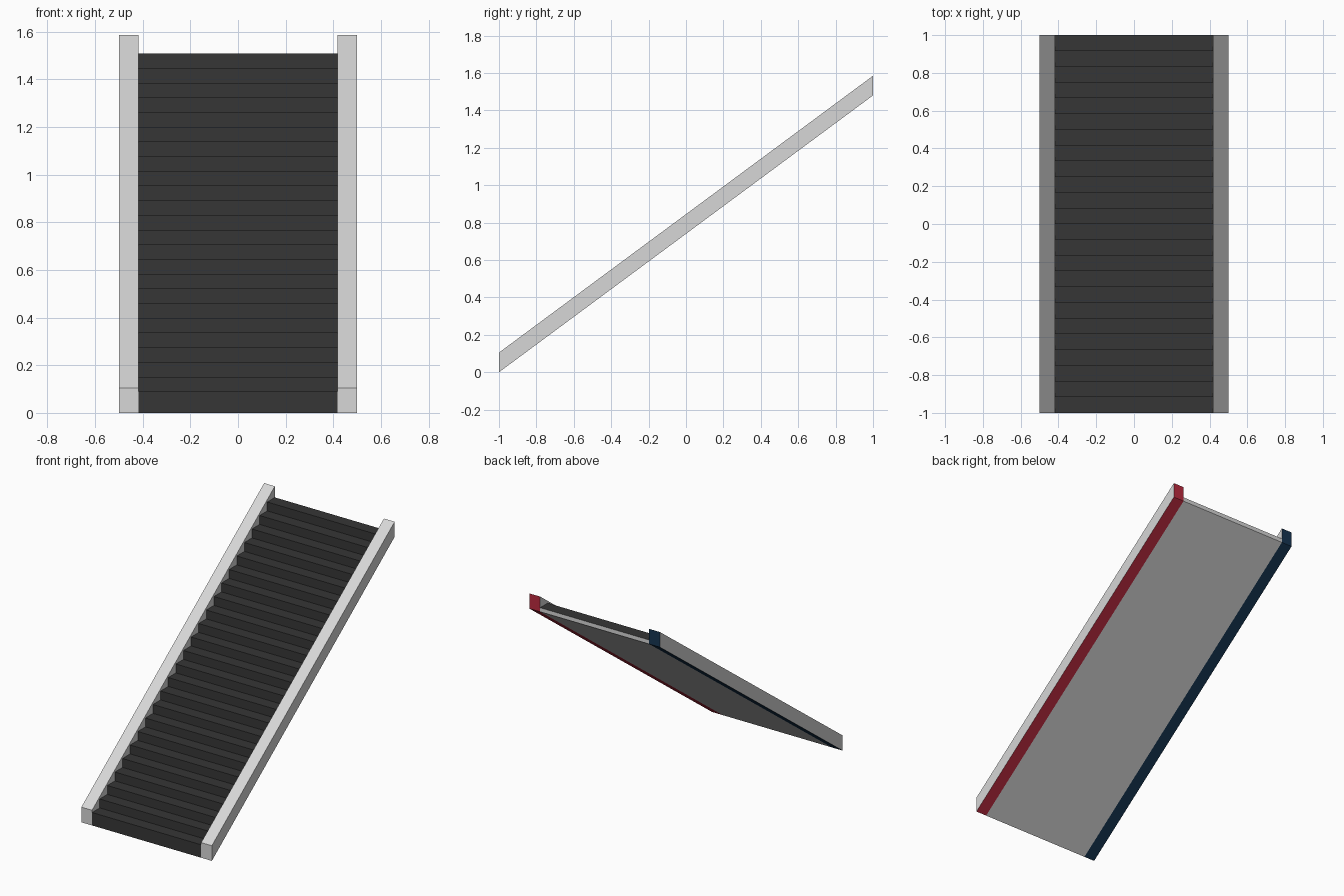
import bpy

if "Cube" in bpy.data.objects:
    bpy.data.objects.remove(bpy.data.objects["Cube"])

STEPS = 24
RUN = 2.0 / STEPS          # tread depth
CLIMB = 1.48               # total height gained
RISE = CLIMB / STEPS
LIP = 0.028                # slab thickness under the inner step corners
RAIL_H = 0.105
INNER, OUTER = 0.418, 0.5


def material(name, rgb):
    m = bpy.data.materials.new(name)
    m.diffuse_color = (*rgb, 1)
    m.use_nodes = True
    m.node_tree.nodes["Principled BSDF"].inputs["Base Color"].default_value = m.diffuse_color
    return m


light = material("light grey", (0.68, 0.68, 0.68))
dark = material("dark grey", (0.037, 0.037, 0.037))
red = material("deep red", (0.50, 0.024, 0.05))
navy = material("navy", (0.008, 0.036, 0.085))


def extrude_profile(name, profile, x0, x1, mats, rule, caps=True):
    """Sweep a (y, z) profile, listed anticlockwise seen from +x, from x0 to x1."""
    n = len(profile)
    verts = [(x, y, z) for x in (x0, x1) for y, z in profile]
    faces = [(i, (i + 1) % n, n + (i + 1) % n, n + i) for i in range(n)]
    if caps:
        faces += [tuple(reversed(range(n))), tuple(range(n, 2 * n))]
    me = bpy.data.meshes.new(name)
    me.from_pydata(verts, [], faces)
    me.update()
    for m in mats:
        me.materials.append(m)
    for p in me.polygons:
        p.material_index = rule(p.normal)
    ob = bpy.data.objects.new(name, me)
    bpy.context.collection.objects.link(ob)
    return ob


# Underside and upper end faces are treated apart from the rest
def under_or_back(n):
    return 1 if n.z < -0.3 or n.y > 0.9 else 0


# Stair flight: sawtooth top, flat sloping underside, open ends hidden by the rails
flight = [(-1, 0), (1, CLIMB)]
for i in reversed(range(STEPS)):
    z = LIP + RISE * (i + 1)
    flight += [(-1 + RUN * (i + 1), z), (-1 + RUN * i, z)]
extrude_profile("stair_flight", flight, -INNER, INNER, [dark, light],
                under_or_back, caps=False)

# Side rails: grey, with a coloured underside and upper end
rail = [(-1, 0), (1, CLIMB), (1, CLIMB + RAIL_H), (-1, RAIL_H)]
extrude_profile("right_rail", rail, INNER, OUTER, [light, red], under_or_back)
extrude_profile("left_rail", rail, -OUTER, -INNER, [light, navy], under_or_back)
